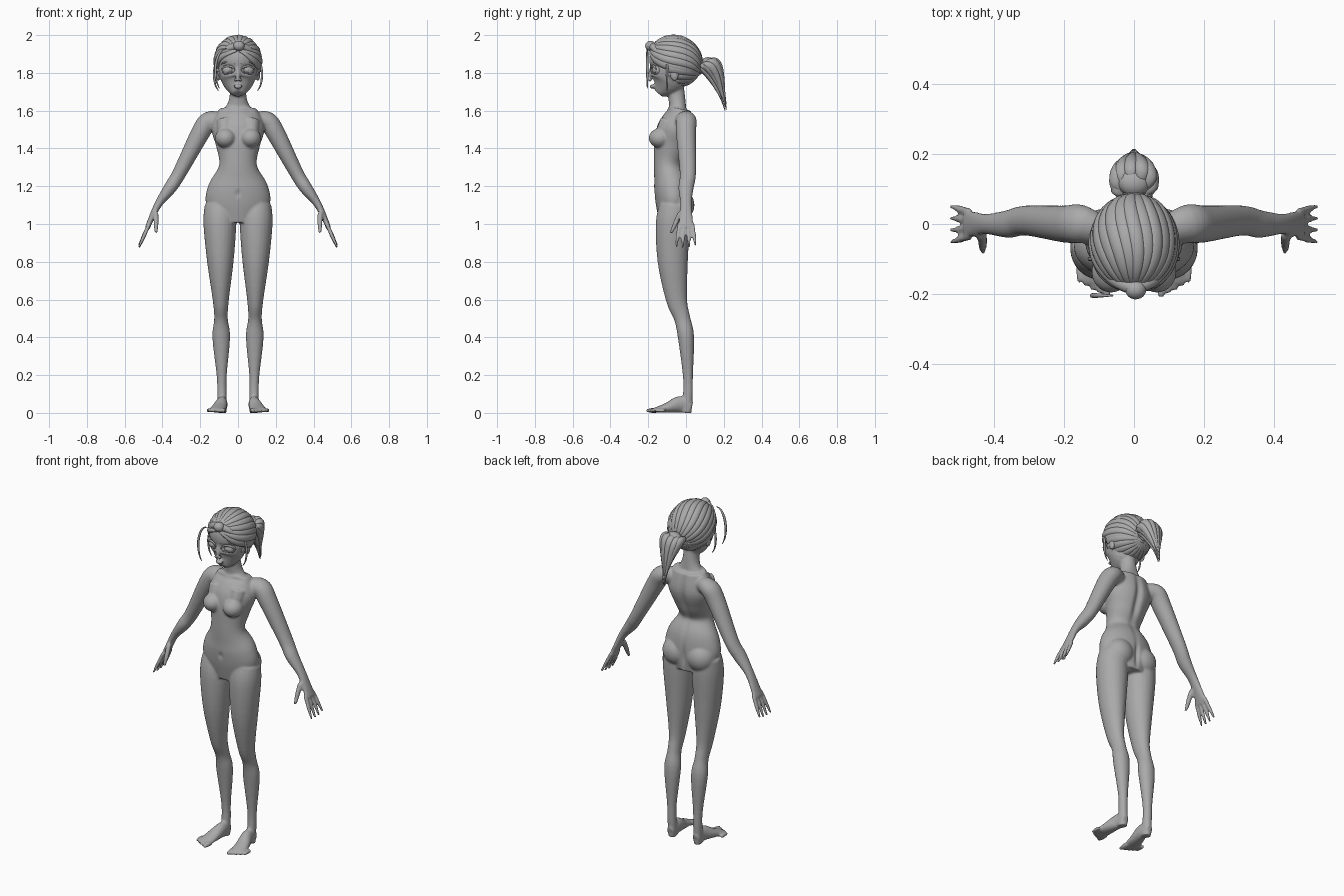
import bpy, bmesh
from math import sin, cos, pi, exp, radians
from mathutils import Vector, Matrix

if "Cube" in bpy.data.objects:
    bpy.data.objects.remove(bpy.data.objects["Cube"], do_unlink=True)

shade = (.4, .4, .4, 1)
clay = bpy.data.materials.new("clay grey")
clay.use_nodes = True
clay.diffuse_color = shade
clay.node_tree.nodes["Principled BSDF"].inputs["Base Color"].default_value = shade

ACROSS = Vector((1, 0, 0))
DEPTH = Vector((0, 1, 0))


def spline(rows, steps):
    """Catmull-Rom curve through rows of equal length."""
    rows = [Vector(row) for row in rows]
    last = len(rows) - 1
    curve = []
    for i in range(last):
        before, start = rows[max(i - 1, 0)], rows[i]
        end, after = rows[i + 1], rows[min(i + 2, last)]
        for step in range(steps):
            t = step / steps
            tangent_in, tangent_out = (end - before) / 2, (after - start) / 2
            blend = t * t * (3 - 2 * t)
            curve.append(start.lerp(end, blend) + tangent_in * t * (1 - t)**2 - tangent_out * t * t * (1 - t))
    return curve + [rows[last]]


def tube(bm, rows, side=ACROSS, sides=24, steps=5):
    """Loft of ellipses; a row is x, y, z, radius along side, other radius."""
    stations = spline(rows, steps)
    rings = []
    for i, station in enumerate(stations):
        centre = station.to_3d()
        following = stations[min(i + 1, len(stations) - 1)].to_3d()
        previous = stations[max(i - 1, 0)].to_3d()
        along = (following - previous).normalized()
        reference = side(centre) if callable(side) else side
        u = (reference - along * reference.dot(along)).normalized() * max(station[3], .001)
        w = along.cross(u).normalized() * max(station[4], .001)
        angles = [2 * pi * k / sides for k in range(sides)]
        rings.append([bm.verts.new(centre + u * cos(a) + w * sin(a)) for a in angles])
    for lower, upper in zip(rings, rings[1:]):
        for k in range(sides):
            following = (k + 1) % sides
            bm.faces.new((lower[k], lower[following], upper[following], upper[k]))
    bm.faces.new(rings[0][::-1])
    bm.faces.new(rings[-1])


def ball(bm, centre, radii):
    matrix = Matrix.Translation(centre) @ Matrix.Diagonal((*radii, 1))
    bmesh.ops.create_uvsphere(bm, u_segments=24, v_segments=16, radius=1, matrix=matrix)


def digit(bm, root, tip, radius):
    """Round-tipped finger or toe."""
    root, tip = Vector(root), Vector(tip)
    rows = []
    for t in (0, .5, .9, 1):
        thickness = radius * (1 - t**4 / 2)
        rows.append((*root.lerp(tip, t), thickness, thickness))
    tube(bm, rows, sides=12)


def arc(bm, centre, width, height, start, end, radius, wrap=0):
    """Thin tapered arc facing the front; wrap turns its outer end back."""
    rows = []
    for k in range(7):
        t = k / 6
        angle = radians(start + (end - start) * t)
        thickness = radius * (.3 + .7 * sin(pi * t))
        offset = Vector((width * cos(angle), wrap * cos(angle), height * sin(angle)))
        rows.append((*(Vector(centre) + offset), thickness, thickness))
    tube(bm, rows, side=DEPTH, sides=8)


def finish(bm, name):
    bmesh.ops.recalc_face_normals(bm, faces=bm.faces)
    mesh = bpy.data.meshes.new(name)
    bm.to_mesh(mesh)
    bm.free()
    mesh.materials.append(clay)
    mesh.shade_smooth()
    part = bpy.data.objects.new(name, mesh)
    bpy.context.collection.objects.link(part)
    return part


# Torso: even heights from hips to shoulders
bm = bmesh.new()
fronts = (-.14, -.16, -.17, -.17, -.17, -.15, -.09)
backs = (.02, .03, .02, -.02, .02, .05, .03)
widths = (.11, .17, .155, .1, .115, .14, .1)
torso = []
for level, (front, back, width) in enumerate(zip(fronts, backs, widths)):
    torso.append((0, (front + back) / 2, 1.01 + level / 10, width, (back - front) / 2))
tube(bm, torso, sides=40)

# Neck flaring into the shoulders
neck = []
for k in range(6):
    t = k / 5
    radius = .042 + .04 * (1 - t)**4
    neck.append((0, -.04 - .02 * t, 1.6 + .16 * t, radius, .045))
tube(bm, neck)

# Cranium, jaw, nose and lips
ball(bm, (0, -.075, 1.87), (.11, .12, .12))
tube(bm, [(0, -.09, 1.82, .105, .1), (0, -.1, 1.75, .085, .09), (0, -.145, 1.69, .03, .025)])
digit(bm, (0, -.18, 1.83), (0, -.2, 1.76), .012)
for height, width in ((1.732, .026), (1.722, .02)):
    ball(bm, (0, -.18, height), (width, .012, .006))

# Leg profile, from sole to hip
leg_heights = (0, .1, .2, .4, .5, .6, .8, 1, 1.1)
leg_middles = (0, .01, .01, 0, -.02, -.05, -.07, -.07, -.06)
leg_widths = (.025, .025, .027, .047, .036, .043, .07, .087, .08)
leg_depths = (.03, .026, .027, .043, .043, .056, .08, .09, .08)

for side in (1, -1):
    # Nostril wing, ear, chest and buttock
    ball(bm, (side * .013, -.19, 1.762), (.01, .012, .008))
    ball(bm, (side * .106, -.06, 1.79), (.012, .022, .034))
    ball(bm, (side * .066, -.137, 1.455), (.056, .06, .052))
    digit(bm, (side * .07, -.09, 1.55), (side * .066, -.13, 1.45), .045)
    ball(bm, (side * .08, -.035, 1.1), (.084, .08, .085))

    # Leg
    leg = []
    for z, y, width, depth in zip(leg_heights, leg_middles, leg_widths, leg_depths):
        leg.append((side * (.084 + .012 * z), y, z, width, depth))
    tube(bm, leg)

    # Foot and toes
    tube(bm, [(side * .085, .03, .03, .02, .03), (side * .085, -.03, .045, .03, .044),
              (side * .1, -.1, .027, .04, .027), (side * .11, -.17, .014, .043, .012)])
    for toe in range(5):
        x, y = .077 + .02 * toe, -.21 + .01 * toe
        digit(bm, (side * x, y + .06, .014), (side * x, y, .012), .014 - .001 * toe)

    # Arm and palm
    facing = Vector((side, 0, .5))
    tube(bm, [(side * .1, -.02, 1.54, .045, .05), (side * .155, 0, 1.545, .05, .056),
              (side * .2, 0, 1.48, .05, .053), (side * .31, .01, 1.27, .037, .043),
              (side * .36, 0, 1.19, .034, .04), (side * .425, 0, 1.1, .02, .03),
              (side * .48, 0, .98, .013, .043)], side=facing)

    # Fingers and thumb
    for finger in range(4):
        spread = -.035 + .023 * finger
        reach = .012 * sin(pi * (finger + 1) / 4)
        digit(bm, (side * .47, spread, 1), (side * .525, spread * 1.5, .885 - reach), .011)
    digit(bm, (side * .435, -.03, 1.06), (side * .433, -.08, .95), .014)

masses = finish(bm, "body_masses")
fuse = masses.modifiers.new("Fuse", "REMESH")
fuse.mode = "VOXEL"
fuse.voxel_size = .0065
soften = masses.modifiers.new("Soften", "SMOOTH")
soften.iterations = 5

# Skin: fused masses with hollows as centre, radii and depth push
hollows = [((0, -.17, 1.16), (.012, .03, .018), .007),
           ((0, .04, 1.42), (.02, .06, .16), -.018),
           ((0, .02, 1.1), (.012, .05, .06), -.014)]
for side in (1, -1):
    hollows.append(((side * .052, -.175, 1.815), (.03, .05, .02), .02))
    hollows.append(((side * .07, -.11, 1.6), (.05, .03, .012), .01))
bm = bmesh.new()
fused = masses.evaluated_get(bpy.context.evaluated_depsgraph_get())
bm.from_mesh(fused.to_mesh())
bpy.data.objects.remove(masses, do_unlink=True)
for vert in bm.verts:
    push = 0
    for centre, radii, depth in hollows:
        distance = sum(((p - c) / r)**2 for p, c, r in zip(vert.co, centre, radii))
        push += depth * exp(-distance)
    vert.co.y += push
    vert.co.z = max(vert.co.z, 0)
finish(bm, "body")

# Eyes, lids and brows
for side, name in ((1, "left"), (-1, "right")):
    bm = bmesh.new()
    ball(bm, (side * .052, -.147, 1.815), (.034, .032, .03))
    ball(bm, (side * .05, -.167, 1.815), (.013, .014, .015))
    finish(bm, name + "_eye")
    bm = bmesh.new()
    for lift, radius in ((.021, .006), (-.016, .004)):
        arc(bm, (side * .052, -.173, 1.815), side * .034, lift, 0, 180, radius, wrap=.014)
    finish(bm, name + "_eyelids")
    bm = bmesh.new()
    arc(bm, (side * .052, -.173, 1.845), side * .036, .012, 0, 180, .005, wrap=.016)
    finish(bm, name + "_eyebrow")

# Swept hair: locks run from the forehead over the skull to the tie
skull = Vector((0, -.058, 1.862))
forward = Vector((0, -.13, .058))
upward = forward.cross(ACROSS).normalized()
if upward.z < 0:
    upward.negate()


def lock(bm, turn, start, width, thickness):
    rows = []
    for k in range(10):
        angle = radians(start + (176 - start) * k / 9)
        swirl = radians(turn) + sin(2 * angle) / 8
        outward = ACROSS * sin(swirl) * .117 + upward * cos(swirl) * .125
        taper = .25 + .75 * sin(angle)
        place = skull + forward * cos(angle) + outward * sin(angle)
        rows.append((*place, width * taper, thickness * taper))
    tube(bm, rows, side=lambda point: (point - skull).cross(forward), sides=10, steps=3)


bm = bmesh.new()
for k in range(15):
    lock(bm, turn=15 * (k - 7), start=4, width=.023, thickness=.012 + .002 * (k % 2))
for k in range(9):
    lock(bm, turn=112 + 17 * k, start=84, width=.024, thickness=.013)
finish(bm, "swept_hair")

# Quiff draped to both temples
bm = bmesh.new()
ball(bm, (.005, -.188, 1.943), (.03, .028, .027))
for side in (1, -1):
    tube(bm, [(0, -.185, 1.945, .02, .02), (side * .06, -.155, 1.92, .02, .018),
              (side * .11, -.1, 1.85, .008, .01)], side=DEPTH, sides=12)
finish(bm, "quiff")

# Loose wisps beside the face
bm = bmesh.new()
arc(bm, (-.06, -.205, 1.81), -.06, .12, 90, -50, .007)
for side in (1, -1):
    arc(bm, (side * .09, -.1, 1.79), side * .037, .09, 90, -70, .006)
finish(bm, "loose_wisps")

# Hair tie
bm = bmesh.new()
for k in range(3):
    ball(bm, (0, .065 + .012 * k, 1.82 + .008 * k), (.037, .012, .037))
finish(bm, "hair_tie")

# Ponytail: a ring of locks that swells, then gathers to a point
bm = bmesh.new()
strands = 11
for strand in range(strands + 1):
    core = strand == strands
    angle = 2 * pi * strand / strands
    rows = []
    for k in range(9):
        t = k / 8
        swell = max(sin(pi * t**.7), .1)
        y, z = .08 + .13 * t, 1.83 + .16 * t - .37 * t * t
        if core:
            rows.append((0, y, z, .055 * swell, .04 * swell))
        else:
            ragged = .02 * t * sin(5 * strand)
            rows.append((.056 * cos(angle) * swell, y + .036 * sin(angle) * swell,
                         z + .02 * sin(angle) * swell - ragged, .022 * swell, .016 * swell))
    spread = ACROSS if core else Vector((-sin(angle), cos(angle), 0))
    tube(bm, rows, side=spread, sides=12, steps=3)
finish(bm, "ponytail")
